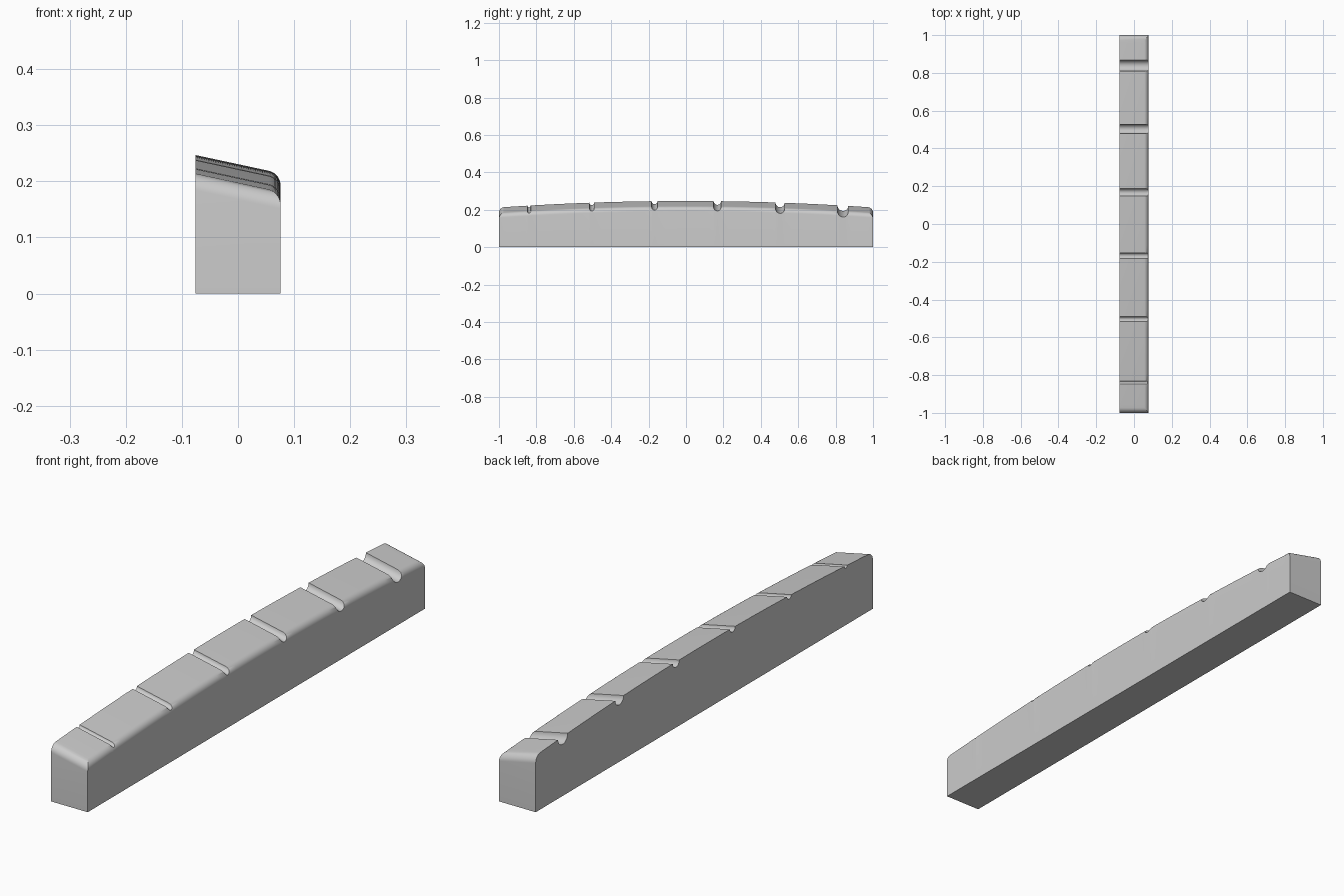
import bpy, bmesh, math

if "Cube" in bpy.data.objects:
    bpy.data.objects.remove(bpy.data.objects["Cube"])

HALF_W, HALF_L = 0.076, 1.0
SLOPE = 0.215        # fall of the top towards +x
ARCH = 0.035         # fall of the top towards both ends
SIDE_R, END_R = 0.027, 0.03
STEPS = 10
SLOT_RADII = (0.009, 0.0125, 0.0155, 0.0195, 0.0245, 0.0285)


def top_z(x, y):
    """Height of the arched, slanted top before rounding."""
    return 0.247 - ARCH * y * y - SLOPE * (x + HALF_W)


def corner_drop(t, radius, tilt):
    """Depth of a rounded corner below the top; t runs from 0 at the wall."""
    return radius * (1 - math.cos(math.pi / 2 - tilt - t)) / math.cos(tilt)


# Stations along the bar: position and how far the top is cut down there
stations = []
end_tilt = math.atan(2 * ARCH)
for k in range(STEPS + 1):
    t = (math.pi / 2 - end_tilt) * k / STEPS
    y = HALF_L - END_R + END_R * math.cos(t)
    drop = corner_drop(t, END_R, end_tilt)
    stations += [(y, drop), (-y, drop)]

# String slots: half-round grooves widening towards +y, with plain top between
previous_edge = -HALF_L + END_R
for i, radius in enumerate(SLOT_RADII + (0,)):
    centre = -0.839 + 0.3355 * i if radius else HALF_L - END_R
    for k in range(1, 8):
        f = k / 8
        stations.append((previous_edge + (centre - radius - previous_edge) * f, 0))
    if radius:
        for k in range(17):
            t = math.pi * k / 16
            stations.append((centre - radius * math.cos(t), radius * math.sin(t)))
    previous_edge = centre + radius
stations.sort()

# Bar: loft the sections, rounding the +x top edge wherever it is not cut away
side_tilt = math.atan(SLOPE)
bm = bmesh.new()
rings = []
for y, cut in stations:
    bend = math.acos(max(-1, 1 - cut * math.cos(side_tilt) / SIDE_R))
    start = max(0, math.pi / 2 - side_tilt - bend)
    points = [(-HALF_W, 0), (-HALF_W, top_z(-HALF_W, y) - cut)]
    for k in range(STEPS + 1):
        t = start * (1 - k / STEPS)
        x = HALF_W - SIDE_R + SIDE_R * math.cos(t)
        points.append((x, top_z(x, y) - max(cut, corner_drop(t, SIDE_R, side_tilt))))
    points.append((HALF_W, 0))
    rings.append([bm.verts.new((x, y, z)) for x, z in points])

count = len(rings[0])
for a, b in zip(rings, rings[1:]):
    for k in range(count):
        n = (k + 1) % count
        bm.faces.new((a[k], a[n], b[n], b[k]))
for ring in (rings[0], rings[-1]):
    bm.faces.new(ring)
bmesh.ops.remove_doubles(bm, verts=bm.verts, dist=0.00001)
bmesh.ops.recalc_face_normals(bm, faces=bm.faces)

mesh = bpy.data.meshes.new("string_nut")
bm.to_mesh(mesh)
bm.free()
mesh.shade_smooth()
mesh.set_sharp_from_angle(angle=math.radians(30))

# Single plain colour
mat = bpy.data.materials.new("light grey")
mat.use_nodes = True
grey = (0.6, 0.6, 0.6, 1)
mat.diffuse_color = grey
mat.node_tree.nodes["Principled BSDF"].inputs["Base Color"].default_value = grey
mesh.materials.append(mat)

bar = bpy.data.objects.new("string_nut", mesh)
bpy.context.scene.collection.objects.link(bar)
